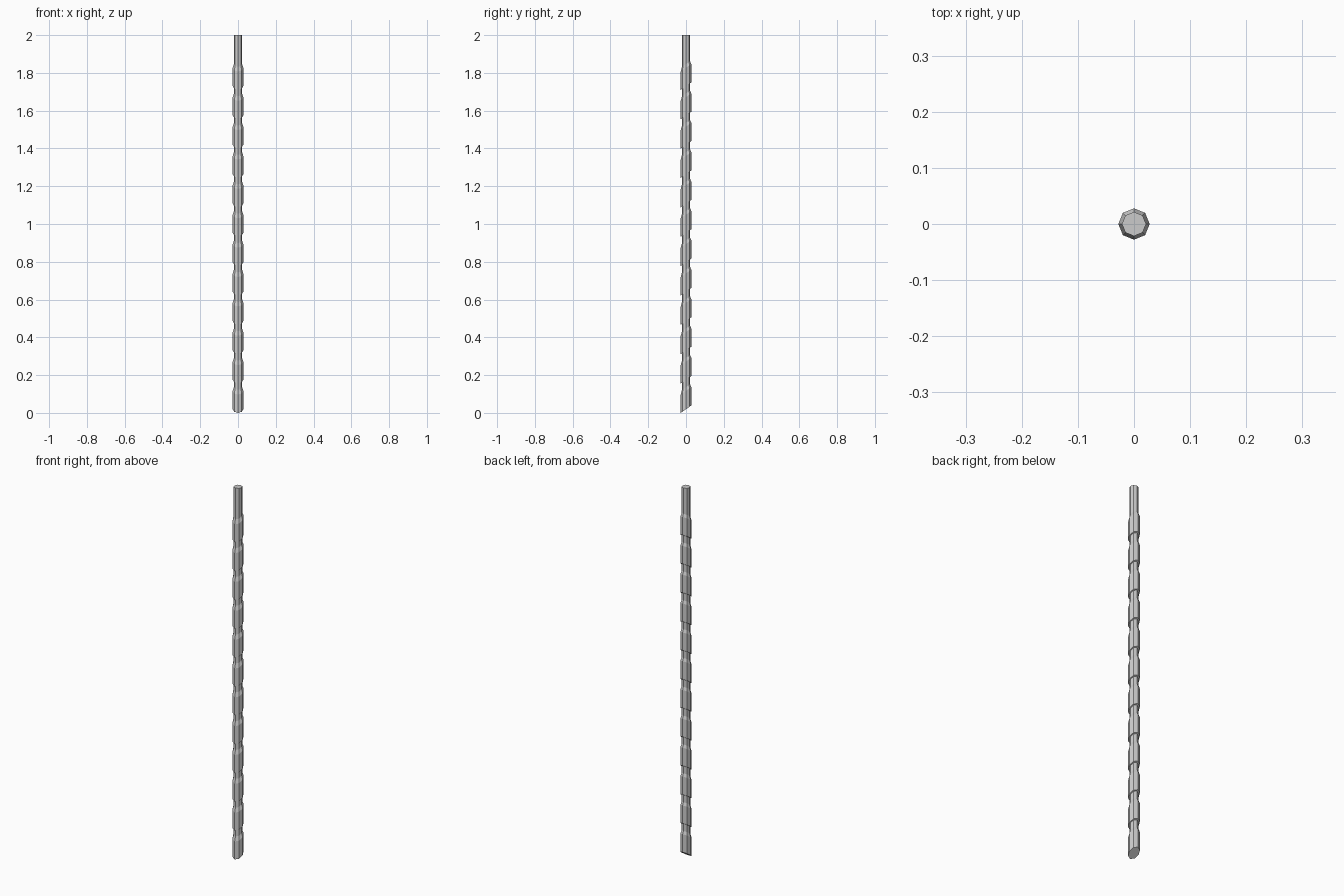
import bpy, bmesh, math

if "Cube" in bpy.data.objects:
    bpy.data.objects.remove(bpy.data.objects["Cube"])

SIDES = 8
CORE_R = 0.0215
RIM_R = 0.028
SLOPE = 0.7      # tilt of the collars, rising toward the back
PITCH = 0.1555


def loft(name, rings):
    """Closed tube from (radius, axis height, slope) rings."""
    bm = bmesh.new()
    loops = []
    for r, z, s in rings:
        loop = []
        for i in range(SIDES):
            a = 2 * math.pi * i / SIDES
            x, y = r * math.cos(a), r * math.sin(a)
            loop.append(bm.verts.new((x, y, z + s * y)))
        loops.append(loop)
    for lo, hi in zip(loops, loops[1:]):
        for i in range(SIDES):
            j = (i + 1) % SIDES
            bm.faces.new((lo[i], lo[j], hi[j], hi[i]))
    bm.faces.new(loops[0][::-1])
    bm.faces.new(loops[-1])
    mesh = bpy.data.meshes.new(name)
    bm.to_mesh(mesh)
    bm.free()
    obj = bpy.data.objects.new(name, mesh)
    bpy.context.collection.objects.link(obj)
    return obj


base = RIM_R * SLOPE

# straight rod with a slanted lower end
loft("rod_core", [(CORE_R, base + 0.001, SLOPE), (CORE_R, 2.0, 0)])

# slanted collars: sharp lower shoulder, chamfered top
for n in range(12):
    z = base + n * PITCH
    loft(f"collar_{n + 1}", [
        (RIM_R, z, SLOPE),
        (RIM_R, z + 0.097, SLOPE),
        (CORE_R - 0.001, z + 0.120, SLOPE),
    ])
